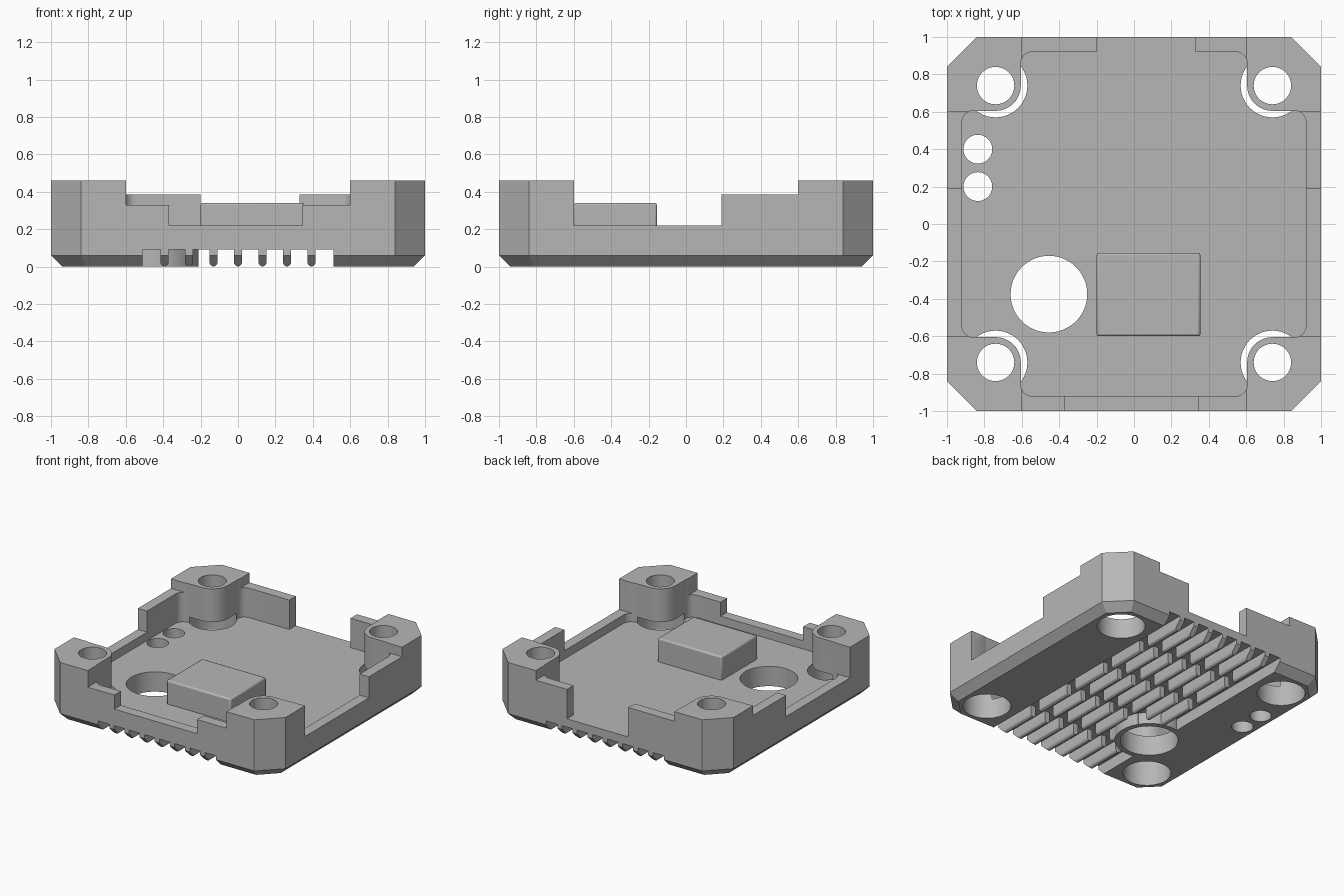
import bpy, bmesh, math
from mathutils import Vector

cube = bpy.data.objects.get("Cube")
if cube:
    bpy.data.objects.remove(cube, do_unlink=True)

grey = bpy.data.materials.new("machined grey")
grey.use_nodes = True
grey.diffuse_color = (0.47, 0.47, 0.47, 1)
grey.node_tree.nodes["Principled BSDF"].inputs["Base Color"].default_value = (0.47, 0.47, 0.47, 1)


def loft(name, layers):
    """Closed solid through stacked outlines with equal point counts."""
    bm = bmesh.new()
    rings = [[bm.verts.new(p) for p in layer] for layer in layers]
    n = len(rings[0])
    for a, b in zip(rings, rings[1:]):
        for i in range(n):
            j = (i + 1) % n
            bm.faces.new((a[i], a[j], b[j], b[i]))
    bm.faces.new(rings[0][::-1])
    bm.faces.new(rings[-1])
    bmesh.ops.recalc_face_normals(bm, faces=bm.faces)
    mesh = bpy.data.meshes.new(name)
    bm.to_mesh(mesh)
    bm.free()
    mesh.materials.append(grey)
    ob = bpy.data.objects.new(name, mesh)
    bpy.context.collection.objects.link(ob)
    return ob


def prism(name, outline, z0, z1):
    return loft(name, [[(x, y, z) for x, y in outline] for z in (z0, z1)])


def box(name, x0, x1, y0, y1, z0, z1):
    return prism(name, [(x0, y0), (x1, y0), (x1, y1), (x0, y1)], z0, z1)


def arc(cx, cy, r, start, end, steps):
    angles = [math.radians(start + (end - start) * i / steps) for i in range(steps + 1)]
    return [(cx + r * math.cos(a), cy + r * math.sin(a)) for a in angles]


def cylinder(name, x, y, r, z0, z1, sides=48):
    return prism(name, arc(x, y, r, 0, 360, sides)[:-1], z0, z1)


def cut(ob, cutter):
    mod = ob.modifiers.new("cut", 'BOOLEAN')
    mod.operation = 'DIFFERENCE'
    mod.solver = 'EXACT'
    mod.object = cutter
    bpy.context.view_layer.objects.active = ob
    bpy.ops.object.modifier_apply(modifier=mod.name)
    bpy.data.objects.remove(cutter, do_unlink=True)


def octagon(inset, z):
    h, c = 1 - inset, 0.84 - inset * math.tan(math.pi / 8)
    return [(h, -c, z), (h, c, z), (c, h, z), (-c, h, z),
            (-h, c, z), (-h, -c, z), (-c, -h, z), (c, -h, z)]


# Solid block with clipped corners and a chamfered underside
body = loft("housing", [octagon(0.06, 0), octagon(0, 0.06), octagon(0, 0.46)])

# Cross-shaped pocket that leaves rounded corner posts
FLOOR = 0.155
quarter = (arc(0.86, 0.545, 0.06, 0, 90, 6) + arc(0.74, 0.74, 0.135, 270, 180, 12)
           + arc(0.545, 0.86, 0.06, 0, 90, 6))
outline = []
for k in range(4):
    for x, y in quarter:
        for _ in range(k):
            x, y = -y, x
        outline.append((x, y))
cut(body, prism("pocket", outline, FLOOR, 0.6))

# Stepped rim heights between the posts
for x0, x1, y0, y1, z in [
    (-1.1, 1.1, -0.6, 0.6, 0.385),
    (-1.1, 1.1, -0.6, 0.19, 0.22),
    (-0.6, 0.6, -1.1, -0.8, 0.33),
    (-0.37, 0.345, -1.1, -0.8, 0.22),
    (-0.6, 0.6, 0.8, 1.1, 0.385),
    (-0.2, 0.33, 0.8, 1.1, FLOOR),
]:
    cut(body, box("rim_cut", x0, x1, y0, y1, z, 0.6))

# Cooling slot underneath, leaving segmented round-edged fins and the hole boss
slot = box("slot", -0.51, 0.51, -1.2, 1.2, -0.1, 0.09)
cut(slot, cylinder("boss_keep", -0.455, -0.375, 0.245, 0, 0.2))
for i in range(-3, 4):
    x = i * 0.131
    profile = arc(x, 0.021, 0.021, 180, 360, 6) + [(x + 0.021, 0.15), (x - 0.021, 0.15)]
    for j in range(-2, 3):
        y0 = -1.3 if j == -2 else j * 0.4 - 0.155
        y1 = 1.3 if j == 2 else j * 0.4 + 0.155
        cut(slot, loft("fin_keep", [[(px, y, pz) for px, pz in profile] for y in (y0, y1)]))
cut(body, slot)

# Screw holes with wide counterbores from below
for sx in (-1, 1):
    for sy in (-1, 1):
        cut(body, cylinder("screw_hole", sx * 0.74, sy * 0.74, 0.1, -0.1, 0.6))
        cut(body, cylinder("counterbore", sx * 0.74, sy * 0.74, 0.17, -0.1, 0.2))

# Openings through the floor
for x, y, r in [(-0.455, -0.375, 0.205), (-0.835, 0.4, 0.077), (-0.835, 0.2, 0.077)]:
    cut(body, cylinder("floor_hole", x, y, r, -0.1, 0.6))

# Raised contact pad on the floor
pad = box("contact_pad", -0.2, 0.355, -0.6, -0.155, FLOOR - 0.01, 0.34)
bev = pad.modifiers.new("soft_edges", 'BEVEL')
bev.width = 0.012
bev.segments = 2

for ob in (body, pad):
    bpy.ops.object.select_all(action='DESELECT')
    ob.select_set(True)
    bpy.context.view_layer.objects.active = ob
    bpy.ops.object.shade_smooth_by_angle(angle=math.radians(30))
